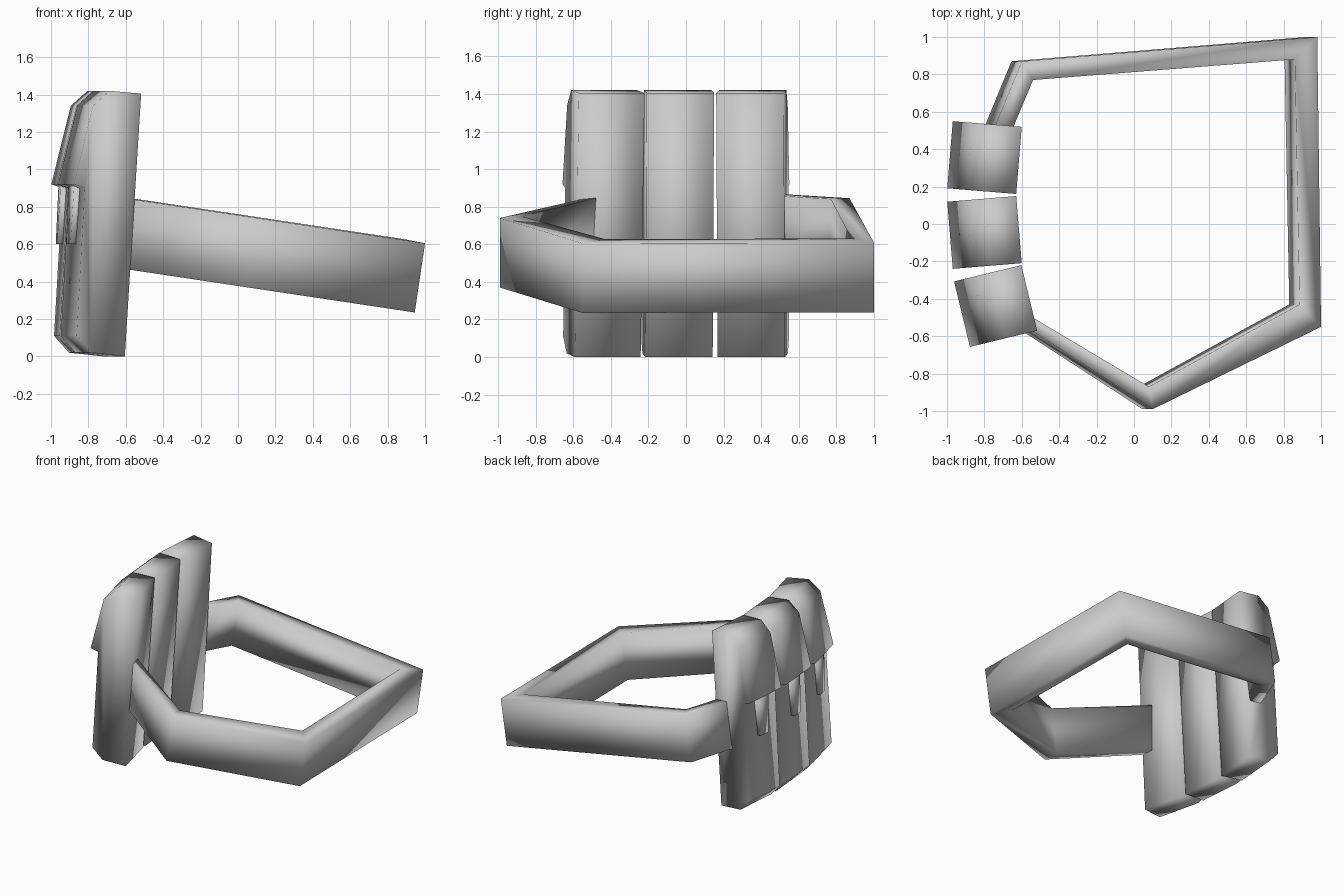
import bpy, bmesh, math
from mathutils import Vector

cube = bpy.data.objects.get("Cube")
if cube:
    bpy.data.objects.remove(cube, do_unlink=True)

# One plain grey for every part
grey = bpy.data.materials.new("plain grey")
grey.use_nodes = True
grey.diffuse_color = (0.6, 0.6, 0.6, 1)
grey.node_tree.nodes["Principled BSDF"].inputs["Base Color"].default_value = (0.6, 0.6, 0.6, 1)


def loft(name, rings):
    """Skin a row of matching closed rings, cap both ends and smooth."""
    bm = bmesh.new()
    rows = [[bm.verts.new(p) for p in ring] for ring in rings]
    n = len(rows[0])
    for a, b in zip(rows, rows[1:]):
        for i in range(n):
            j = (i + 1) % n
            bm.faces.new((a[i], a[j], b[j], b[i]))
    bm.faces.new(rows[0][::-1])
    bm.faces.new(rows[-1])
    bmesh.ops.recalc_face_normals(bm, faces=bm.faces)
    for f in bm.faces:
        f.smooth = True
    mesh = bpy.data.meshes.new(name)
    bm.to_mesh(mesh)
    bm.free()
    mesh.materials.append(grey)
    obj = bpy.data.objects.new(name, mesh)
    bpy.context.collection.objects.link(obj)
    return obj


# Belt strap: (outer x, outer y, inner x, inner y) of the top edge per corner
corners = [(-0.60, -0.535, -0.60, -0.465),
           (0.10, -0.99, 0.08, -0.87),
           (1.00, -0.55, 0.885, -0.43),
           (0.98, 1.00, 0.86, 0.88),
           (-0.60, 0.87, -0.54, 0.77),
           (-0.765, 0.47, -0.665, 0.47)]
drop = Vector((-0.055, 0, -0.37))     # leaning height of the strap
rings = []
for ox, oy, ix, iy in corners:
    outer = Vector((ox, oy, 0.755 - 0.15 * ox))
    inner = Vector((ix, iy, 0.76 - 0.15 * ix))
    rings.append([outer, inner, inner + drop, outer + drop])
loft("belt_strap", rings)

# Pouch side profile: (distance out from the belt, height), with flap lip
profile = [(0.0, 1.405), (0.175, 1.42), (0.265, 1.34), (0.37, 0.92),
           (0.31, 0.90), (0.355, 0.11), (0.275, 0.02), (0.09, 0.0)]
# Closing tab below the flap: (out, height, half width)
tab_front = [(0.34, 0.93, 0.065), (0.357, 0.60, 0.045)]


def pouch(name, x, y, angle):
    """Pouch with its closing tab; angle turns it about the vertical."""
    out = Vector((-math.cos(angle), math.sin(angle), 0))
    side = Vector((math.sin(angle), math.cos(angle), 0))

    def place(r, w, z):
        return Vector((x, y, z)) + out * r + side * w

    loft(name + "_pouch", [[place(r, w, z) for r, z in profile] for w in (-0.18, 0.18)])
    loft(name + "_pouch_tab", [[place(r, -w, z), place(r, w, z),
                                place(r - 0.06, w, z), place(r - 0.06, -w, z)]
                               for r, z, w in tab_front])


pouch("back", -0.615, 0.34, math.radians(4.7))
pouch("middle", -0.615, -0.03, math.radians(-4.7))
pouch("front", -0.56, -0.395, math.radians(-13.6))
